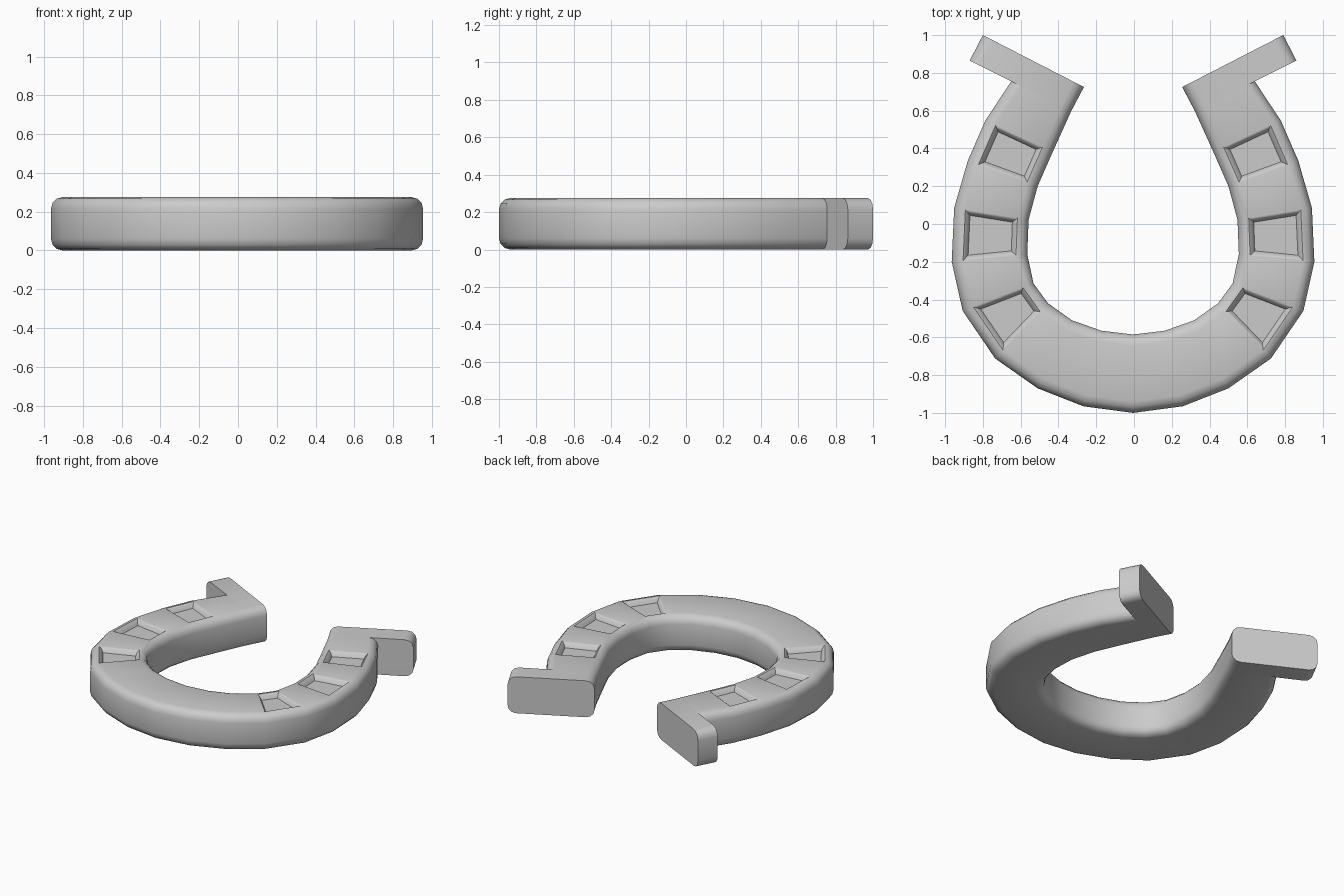
import bpy, bmesh
from math import sin, cos, pi
from mathutils import Vector

if "Cube" in bpy.data.objects:
    bpy.data.objects.remove(bpy.data.objects["Cube"])

H = 0.275      # thickness
R = 0.06       # rounding of the long edges
SHIFT = -0.005

# half of the shoe: (inner x, y, outer x, y) from toe to heel
HALF = [
    (0.0, -0.585, 0.0, -1.0), (0.168, -0.565, 0.263, -0.965),
    (0.323, -0.51, 0.505, -0.87), (0.45, -0.42, 0.73, -0.712),
    (0.527, -0.315, 0.902, -0.46), (0.56, -0.16, 0.96, -0.20),
    (0.553, 0.022, 0.947, 0.085), (0.505, 0.20, 0.875, 0.335),
    (0.425, 0.382, 0.782, 0.548),
    (0.327, 0.598, 0.645, 0.755),      # under the heel stub
    (0.327, 0.598, 0.865, 0.865),      # stub ledge
    (0.26, 0.725, 0.795, 1.0),         # end face
]
POCKETS = (3, 5, 7)   # segments carrying a sunken panel


def section(inner, outer):
    """Rounded rectangle between two plan points, as a loop of positions."""
    d = (outer - inner).normalized()
    w = (outer - inner).length
    corners = ((w - R, H - R, 0), (R, H - R, 1), (R, R, 2), (w - R, R, 3))
    loop = []
    for u, z, q in corners:
        for k in range(4):
            a = (q + k / 3) * pi / 2
            p = inner + d * (u + R * cos(a))
            loop.append((p.x + SHIFT, p.y, z + R * sin(a)))
    return loop


# loft the sections from left heel, round the toe, to right heel
plan = [(-a, b, -c, d) for a, b, c, d in HALF[:0:-1]] + HALF
bm = bmesh.new()
rings = [[bm.verts.new(p) for p in section(Vector((a, b)), Vector((c, d)))]
         for a, b, c, d in plan]
n = len(rings[0])
mid = len(HALF) - 1
pocket_segments = [mid + k for k in POCKETS] + [mid - k - 1 for k in POCKETS]
pockets = []
for i in range(len(rings) - 1):
    for j in range(n):
        k = (j + 1) % n
        f = bm.faces.new((rings[i][j], rings[i][k], rings[i + 1][k], rings[i + 1][j]))
        if j == 3 and i in pocket_segments:      # flat top strip
            pockets.append(f)
bm.faces.new(rings[0])
bm.faces.new(rings[-1])
bmesh.ops.recalc_face_normals(bm, faces=bm.faces[:])

# sunken nail panels with a chamfered lip
for thickness, depth in ((0.012, -0.01), (0.014, -0.028)):
    bmesh.ops.inset_individual(bm, faces=pockets, thickness=thickness,
                               depth=depth, use_even_offset=True)

# clean up the ledge where the stub starts
bmesh.ops.remove_doubles(bm, verts=bm.verts[:], dist=0.002)
bmesh.ops.dissolve_degenerate(bm, edges=bm.edges[:], dist=0.0005)

mesh = bpy.data.meshes.new("horseshoe")
bm.to_mesh(mesh)
bm.free()
shoe = bpy.data.objects.new("horseshoe", mesh)
bpy.context.collection.objects.link(shoe)
bpy.context.view_layer.objects.active = shoe
shoe.select_set(True)
bpy.ops.object.shade_smooth_by_angle(angle=0.7)
